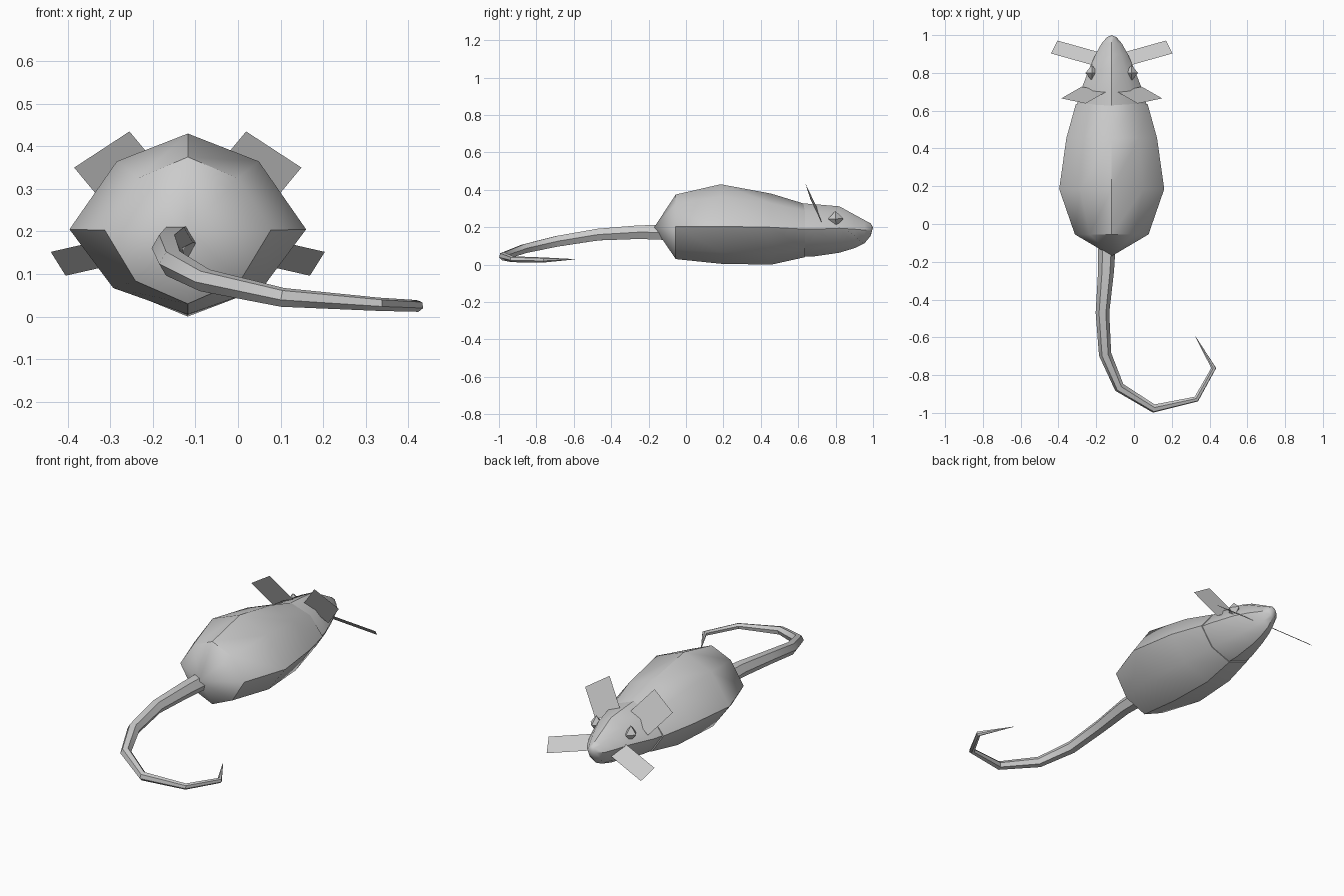
import bpy, bmesh, math
from mathutils import Vector

if "Cube" in bpy.data.objects:
    bpy.data.objects.remove(bpy.data.objects["Cube"])

CX = -0.118  # body axis

def finish(name, bm, smooth=True):
    bmesh.ops.recalc_face_normals(bm, faces=bm.faces)
    me = bpy.data.meshes.new(name)
    bm.to_mesh(me)
    bm.free()
    ob = bpy.data.objects.new(name, me)
    bpy.context.collection.objects.link(ob)
    if smooth:
        shade(ob)
    return ob

def shade(ob):
    bpy.ops.object.select_all(action='DESELECT')
    ob.select_set(True)
    bpy.context.view_layer.objects.active = ob
    bpy.ops.object.shade_smooth_by_angle(angle=math.radians(40))

# eight-sided section: fraction of half width, fraction of upper (+) or lower (-) height
SECTION = [(0, 1), (0.6, 0.71), (1, 0), (0.63, -0.69),
           (0, -1), (-0.63, -0.69), (-1, 0), (-0.6, 0.71)]

def loft(name, rings, start_tip=None, end_tip=None):
    """rings: (y, half width, top z, middle z, bottom z)"""
    bm = bmesh.new()
    loops = []
    for y, w, top, mid, bot in rings:
        loops.append([bm.verts.new((CX + w * u, y, mid + v * ((top - mid) if v > 0 else (mid - bot))))
                      for u, v in SECTION])
    for a, b in zip(loops, loops[1:]):
        for i in range(8):
            j = (i + 1) % 8
            bm.faces.new((a[i], a[j], b[j], b[i]))
    for loop, tip in ((loops[0], start_tip), (loops[-1], end_tip)):
        if tip:
            t = bm.verts.new((CX, *tip))
            for i in range(8):
                bm.faces.new((loop[i], loop[(i + 1) % 8], t))
        else:
            bm.faces.new(loop)
    return finish(name, bm)

# body
loft("body", [(-0.055, 0.195, 0.375, 0.203, 0.03),
              (0.185, 0.278, 0.43, 0.205, 0.005),
              (0.455, 0.24, 0.38, 0.20, 0.0),
              (0.635, 0.19, 0.325, 0.19, 0.04)], start_tip=(-0.17, 0.20))

# head
loft("head", [(0.62, 0.187, 0.328, 0.19, 0.045),
              (0.69, 0.17, 0.323, 0.19, 0.045),
              (0.82, 0.12, 0.312, 0.195, 0.064),
              (0.90, 0.085, 0.268, 0.19, 0.088),
              (0.955, 0.054, 0.238, 0.185, 0.115),
              (0.988, 0.026, 0.22, 0.19, 0.155)], end_tip=(1.0, 0.20))

# paired parts, mirrored about the body axis
def sheet(name, corner, along, across, s):
    c, a, b = Vector(corner), Vector(along), Vector(across)
    bm = bmesh.new()
    bm.faces.new([bm.verts.new((CX + s * p.x, p.y, p.z)) for p in (c, c + a, c + a + b, c + b)])
    finish(name, bm, False)

for side, s in (("left", -1), ("right", 1)):
    sheet(f"ear_{side}", (0.267, 0.665, 0.35), (-0.13, -0.027, 0.085), (-0.108, 0.062, -0.13), s)
    sheet(f"whiskers_{side}", (0.322, 0.903, 0.152), (-0.035, 0.068, -0.056), (-0.25, -0.07, 0.057), s)
    # eye
    bm = bmesh.new()
    r = 0.042
    x, y, z = CX + s * 0.105, 0.80, 0.245
    px = [bm.verts.new((x + d * 0.034, y, z)) for d in (1, -1)]
    rim = [bm.verts.new((x, y + r * math.cos(a), z + r * math.sin(a)))
           for a in (k * math.pi / 2 + 0.05 for k in range(4))]
    for i in range(4):
        for p in px:
            bm.faces.new((rim[i], rim[(i + 1) % 4], p))
    finish(f"eye_{side}", bm)

# tail: tapered tube along a hooked path (x, y, z, radius)
PATH = [(-0.142, -0.08, 0.172, 0.047), (-0.148, -0.25, 0.174, 0.042),
        (-0.167, -0.47, 0.161, 0.036), (-0.153, -0.69, 0.125, 0.033),
        (-0.078, -0.865, 0.085, 0.028), (0.105, -0.977, 0.045, 0.023),
        (0.33, -0.927, 0.029, 0.016), (0.422, -0.763, 0.025, 0.014),
        (0.325, -0.595, 0.029, 0.001)]
cu = bpy.data.curves.new("tail", 'CURVE')
cu.dimensions = '3D'
cu.bevel_depth = 1.0
cu.bevel_resolution = 1
cu.use_fill_caps = True
sp = cu.splines.new('POLY')
sp.points.add(len(PATH) - 1)
for p, (x, y, z, r) in zip(sp.points, PATH):
    p.co = (x, y, z, 1)
    p.radius = r
tail = bpy.data.objects.new("tail", cu)
bpy.context.collection.objects.link(tail)
bpy.ops.object.select_all(action='DESELECT')
tail.select_set(True)
bpy.context.view_layer.objects.active = tail
bpy.ops.object.convert(target='MESH')
shade(bpy.context.view_layer.objects.active)
